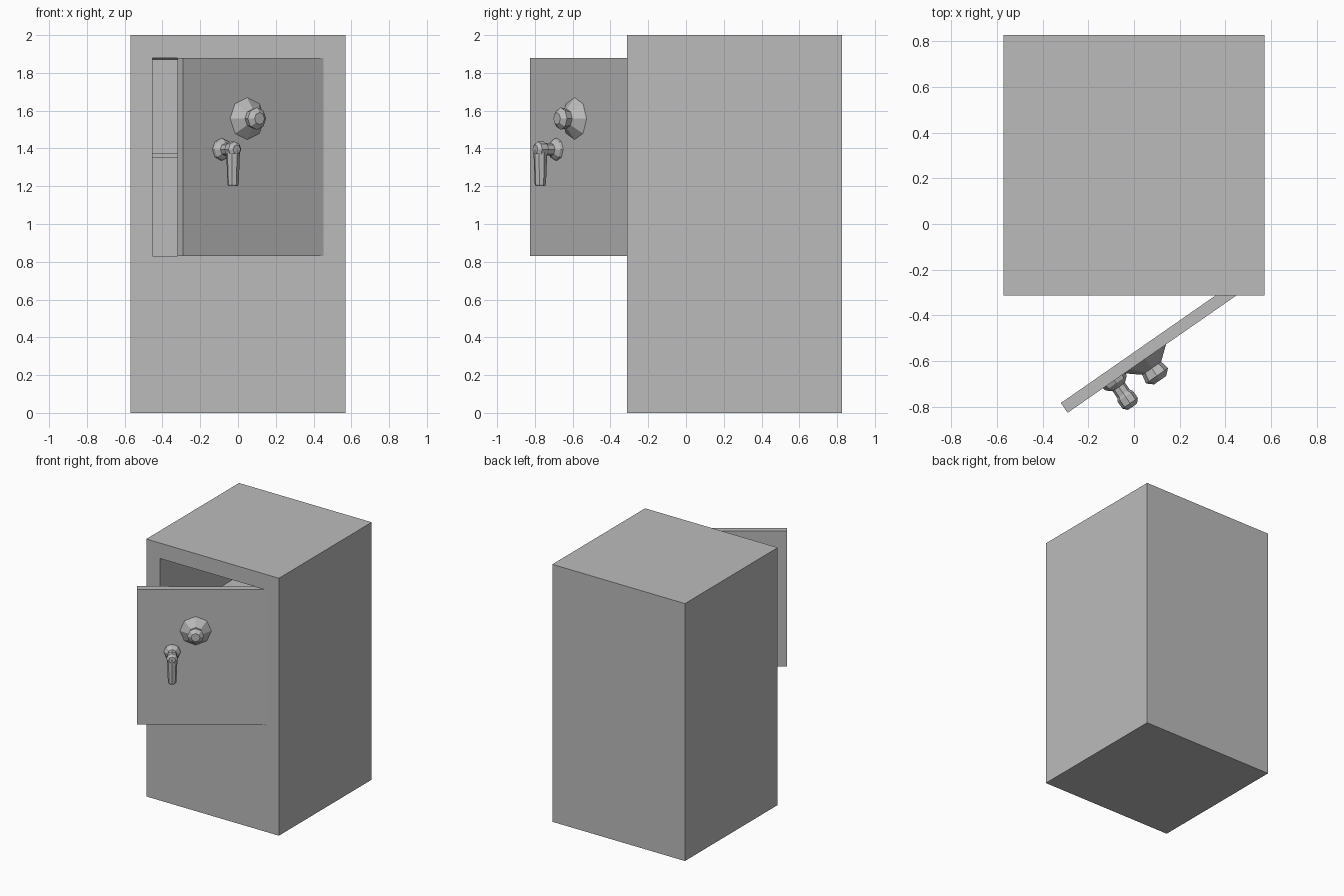
import bpy, bmesh, math
from mathutils import Matrix, Vector

cube = bpy.data.objects.get("Cube")
if cube:
    bpy.data.objects.remove(cube, do_unlink=True)

steel = bpy.data.materials.new("grey steel")
steel.use_nodes = True
GREY = (0.5, 0.5, 0.5, 1)
steel.diffuse_color = GREY
steel.node_tree.nodes["Principled BSDF"].inputs["Base Color"].default_value = GREY


def finish(bm, name, matrix=None):
    bmesh.ops.recalc_face_normals(bm, faces=bm.faces[:])
    mesh = bpy.data.meshes.new(name)
    bm.to_mesh(mesh)
    bm.free()
    mesh.materials.append(steel)
    obj = bpy.data.objects.new(name, mesh)
    bpy.context.collection.objects.link(obj)
    if matrix is not None:
        obj.matrix_world = matrix
    return obj


def box(lo, hi):
    bm = bmesh.new()
    bmesh.ops.create_cube(bm, size=1)
    lo, hi = Vector(lo), Vector(hi)
    for v in bm.verts:
        v.co = Vector(h if c > 0 else l for c, l, h in zip(v.co, lo, hi))
    return bm


def turned(profile, sides=8):
    """Faceted turned solid along -y from (radius, distance) pairs."""
    bm = bmesh.new()
    rings = []
    for r, t in profile:
        angles = [2 * math.pi * i / sides for i in range(sides)]
        rings.append([bm.verts.new((r * math.sin(a), -t, r * math.cos(a))) for a in angles])
    for a, b in zip(rings, rings[1:]):
        for i in range(sides):
            j = (i + 1) % sides
            bm.faces.new((a[i], a[j], b[j], b[i]))
    bm.faces.new(rings[0])
    bm.faces.new(rings[-1])
    return bm


# Cabinet body with a hollow compartment sunk into its front
HALF, FRONT, BACK = 0.57, -0.312, 0.827
OPEN, LOW, HIGH = 0.453, 0.83, 1.88
bm = box((-HALF, FRONT, 0), (HALF, BACK, 2))
bm.normal_update()
face = min(bm.faces, key=lambda f: f.normal.y)
bmesh.ops.inset_individual(bm, faces=[face], thickness=0.1)
for v in face.verts:
    v.co = (math.copysign(OPEN, v.co.x), FRONT, HIGH if v.co.z > 1 else LOW)
inner = bmesh.ops.extrude_discrete_faces(bm, faces=[face])["faces"][0]
for v in inner.verts:
    v.co.y = BACK - 0.115
    if v.co.z > 1.5:
        v.co.z -= 0.012
finish(bm, "cabinet_body")

# Shelf inside the compartment
finish(box((-OPEN, FRONT + 0.06, 1.352), (OPEN, BACK - 0.115, 1.374)), "inner_shelf")

# Open door, swung about the hinge on its left edge
hinge = Matrix.Translation((OPEN, FRONT + 0.003, 0)) @ Matrix.Rotation(math.radians(34.8), 4, "Z")
finish(box((-0.905, 0, LOW), (0, 0.052, HIGH)), "door", hinge)

# Combination dial
dial = [(0.111, 0), (0.05, 0.05), (0.059, 0.09), (0.032, 0.114)]
finish(turned(dial), "dial", hinge @ Matrix.Translation((-0.492, 0, 1.558)))

# Handle spindle and its hanging lever
spindle = [(0.06, 0), (0.056, 0.015), (0.033, 0.035), (0.033, 0.072),
           (0.041, 0.085), (0.041, 0.122), (0.024, 0.14)]
at_handle = hinge @ Matrix.Translation((-0.657, 0, 1.395))
finish(turned(spindle), "handle_spindle", at_handle)
down = Matrix.Translation((0, -0.106, 0)) @ Matrix.Rotation(math.pi / 2, 4, "X")
lever = turned([(0.036, 0), (0.036, 0.04), (0.03, 0.185), (0.025, 0.194)])
finish(lever, "handle_lever", at_handle @ down)
